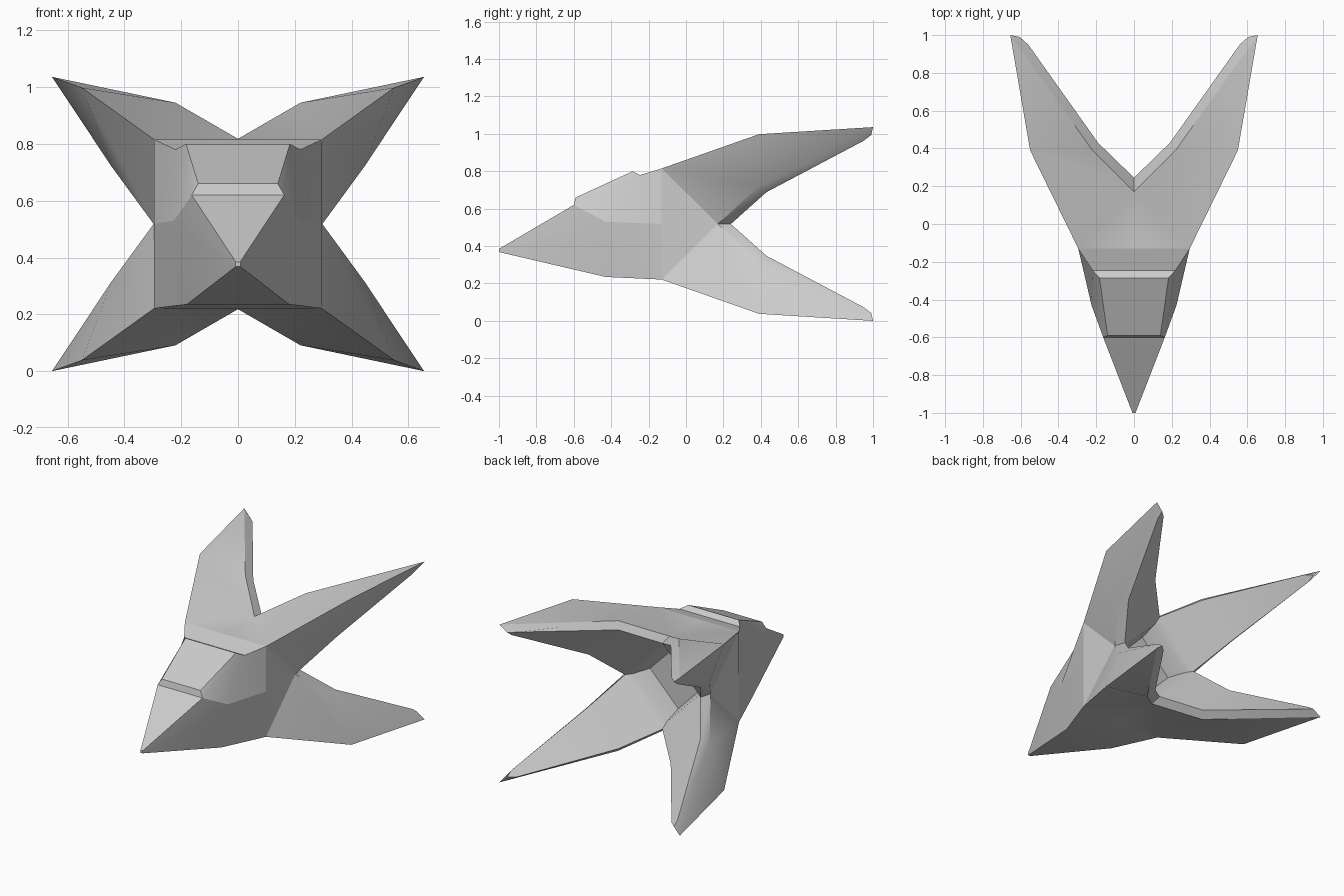
import bpy, bmesh

if "Cube" in bpy.data.objects:
    bpy.data.objects.remove(bpy.data.objects["Cube"])

MID = 0.518  # height of the plane the four wings mirror about


def build(name, pts, faces, mirror_z=False, base=0.0):
    """Make one part from named points, mirrored in x and optionally in z."""
    bm = bmesh.new()
    for sx in (1, -1):
        for sz in ((1, -1) if mirror_z else (1,)):
            v = {k: bm.verts.new((sx * x, y, base + sz * z)) for k, (x, y, z) in pts.items()}
            for f in faces:
                order = f.split()
                bm.faces.new([v[k] for k in (order if sx * sz > 0 else order[::-1])])
    bmesh.ops.remove_doubles(bm, verts=bm.verts, dist=0.0005)
    bmesh.ops.recalc_face_normals(bm, faces=bm.faces)
    me = bpy.data.meshes.new(name)
    bm.to_mesh(me)
    bm.free()
    ob = bpy.data.objects.new(name, me)
    bpy.context.collection.objects.link(ob)
    bpy.ops.object.select_all(action='DESELECT')
    ob.select_set(True)
    bpy.context.view_layer.objects.active = ob
    bpy.ops.object.shade_smooth_by_angle(angle=0.45)
    return ob


# Wings and recessed exhaust: one quarter, heights relative to MID
# r = outer ridge, t/s = top and side trailing edges, u/w = inner chamfer edges
wing = {
    'p': (0, -.13, .297), 'q': (.295, -.13, 0),
    'r0': (.295, -.13, .297), 'r1': (.55, .39, .48), 'tip': (.655, 1, .518),
    't0': (0, .17, .30), 't1': (.22, .39, .427),
    's0': (.297, .17, 0), 's1': (.445, .39, .202),
    'u0': (0, .245, .282), 'u1': (.19, .43, .39), 'u2': (.56, .95, .475),
    'w0': (.275, .24, 0), 'w1': (.405, .43, .17), 'w2': (.605, .95, .445),
    'k': (.605, .99, .475),
    'a': (0, .2, .25), 'b': (.245, .2, 0),
    'c': (0, .08, .21), 'd': (.205, .08, 0), 'e': (0, .08, 0),
}
build('wings', wing, [
    'p r0 t0', 'r0 r1 t1 t0', 'r1 tip t1',                 # top skin
    'r0 q s0', 'r0 s0 s1 r1', 'r1 s1 tip',                 # side skin
    't0 t1 u1 u0', 't1 tip k u2', 't1 u2 u1',              # top chamfer
    's0 w0 w1 s1', 's1 w2 k tip', 's1 w1 w2',              # side chamfer
    'u0 u1 w1 w0', 'u1 u2 w2 w1', 'u2 k w2',               # inner face
    'u0 w0 b a', 'a b d c', 'c d e',                       # exhaust recess
], mirror_z=True, base=MID)

# Nose with lower hull
nose = {
    'n': (.008, -1, .368), 'm': (.008, -1, .385), 'n0': (0, -1, .368), 'm0': (0, -1, .385),
    'b': (.18, -.43, .235), 'b0': (0, -.43, .235),
    's': (.225, -.43, .53), 'c': (.163, -.6, .62), 'c0': (0, -.6, .62),
    'q': (.295, -.13, .518), 'r': (.295, -.13, .221), 'r0': (0, -.13, .221),
}
build('nose', nose, [
    'm0 m c c0', 'm s c', 'm n s', 'n b s', 'n0 b0 b n', 'n0 n m m0',
    's b r q', 'b b0 r0 r',
])

# Cockpit canopy and shoulders blending to the wings
canopy = {
    'c': (.163, -.6, .62), 'c0': (0, -.6, .62), 'd': (.14, -.59, .66), 'd0': (0, -.59, .66),
    'e': (.183, -.285, .80), 'e0': (0, -.285, .80),
    'f': (.22, -.245, .78), 'f0': (0, -.245, .78),
    's': (.225, -.43, .53), 'q': (.295, -.13, .518), 'r': (.295, -.13, .815), 'r0': (0, -.13, .815),
}
build('canopy', canopy, [
    'c0 c d d0', 'd0 d e e0', 'e0 e f f0', 'f0 f r r0',
    'c s f e', 'c e d', 's q r f',
])
